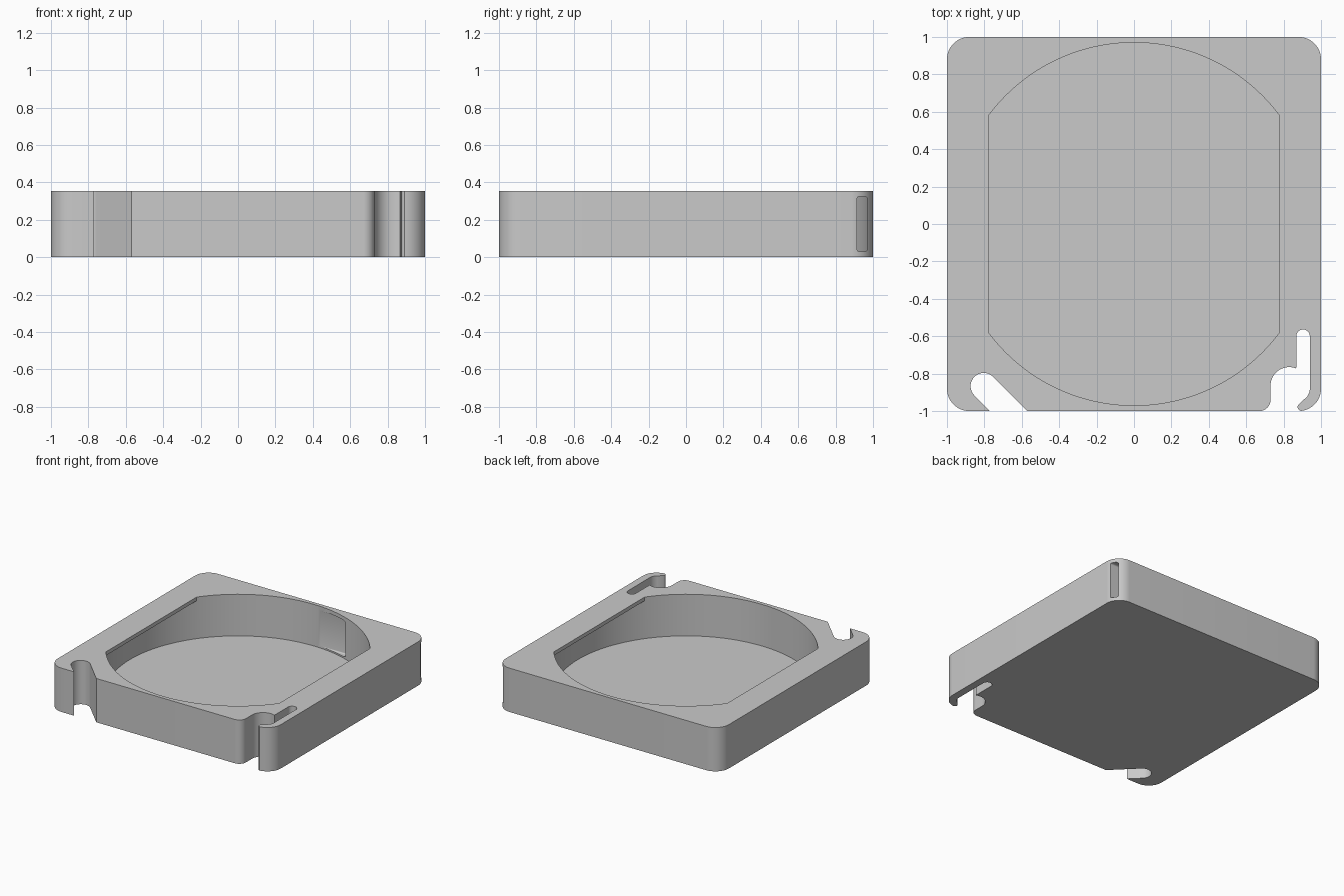
import bpy, bmesh
from math import cos, sin, acos, radians, degrees

HEIGHT, FLOOR, LIP = 0.355, 0.018, 0.325
RADIUS, CLIP = 0.97, 0.777

if "Cube" in bpy.data.objects:
    bpy.data.objects.remove(bpy.data.objects["Cube"], do_unlink=True)

grey = bpy.data.materials.new("plain grey")
grey.use_nodes = True
colour = (0.59, 0.59, 0.59, 1)
grey.diffuse_color = colour
grey.node_tree.nodes["Principled BSDF"].inputs["Base Color"].default_value = colour


def arc(cx, cy, r, start, end, steps=14):
    """Points along an arc, angles in degrees."""
    angles = [radians(start + (end - start) * i / steps) for i in range(steps + 1)]
    return [(cx + r * cos(a), cy + r * sin(a)) for a in angles]


def prism(name, points, bottom, top, bevel=0):
    """Extruded outline; bevel rounds the edges that run along x."""
    bm = bmesh.new()
    low = [bm.verts.new((x, y, bottom)) for x, y in points]
    high = [bm.verts.new((x, y, top)) for x, y in points]
    bm.faces.new(low[::-1])
    bm.faces.new(high)
    for i in range(len(points)):
        bm.faces.new((low[i - 1], low[i], high[i], high[i - 1]))
    if bevel:
        along = [e for e in bm.edges if abs(e.verts[0].co.x - e.verts[1].co.x) > 0.5]
        bmesh.ops.bevel(bm, geom=along, offset=bevel, segments=4, profile=0.5,
                        affect="EDGES")
    bmesh.ops.recalc_face_normals(bm, faces=bm.faces[:])
    mesh = bpy.data.meshes.new(name)
    bm.to_mesh(mesh)
    bm.free()
    mesh.materials.append(grey)
    obj = bpy.data.objects.new(name, mesh)
    bpy.context.collection.objects.link(obj)
    return obj


# Body outline, counter-clockwise from the front right corner
outline = arc(-0.88, -0.88, 0.12, 180, 270)
# Diagonal open slot
outline += [(-0.77, -1)] + arc(-0.803, -0.867, 0.0707, 225, 45, 24) + [(-0.57, -1)]
# Hooked slot with a narrow finger
outline += arc(0.67, -0.94, 0.06, 270, 360)
outline += arc(0.83, -0.865, 0.1, 180, 68)
outline += arc(0.904, -0.6, 0.036, 180, 0, 20)
outline += arc(0.871, -0.88, 0.069, 0, -60)
outline += arc(0.896, -0.978, 0.021, 150, 250)
# Remaining rounded corners
outline += arc(0.88, -0.88, 0.12, 275, 360)
outline += arc(0.88, 0.88, 0.12, 0, 90)
outline += arc(-0.88, 0.88, 0.12, 90, 180)
body = prism("spool_case_body", outline, 0, HEIGHT)

# Pocket opening: a circle with two flat sides
clip = degrees(acos(CLIP / RADIUS))
opening = (arc(0, 0, RADIUS, clip, 180 - clip, 48)
           + arc(0, 0, RADIUS, 180 + clip, 360 - clip, 48))
cutters = [prism("pocket_cutter", opening, FLOOR, HEIGHT + 0.1)]

# Undercuts that complete the circle beneath the two thin lips
for side in (0, 180):
    sign = cos(radians(side))
    half = RADIUS * sin(radians(clip))
    segment = arc(0, 0, RADIUS, side - clip, side + clip, 32)
    segment += [(sign * 0.5, sign * half), (sign * 0.5, -sign * half)]
    cutters.append(prism("undercut_cutter", segment, FLOOR, LIP))

# Feed channel running from the pocket to the back left corner
channel = [(0.06, 0.915), (1.1, 0.915), (1.1, 0.968), (0.06, 0.968)]
cutters.append(prism("channel_cutter", channel, 0.03, LIP, bevel=0.012))

bpy.ops.object.select_all(action="DESELECT")
bpy.context.view_layer.objects.active = body
body.select_set(True)
for cutter in cutters:
    mod = body.modifiers.new("cut", "BOOLEAN")
    mod.operation, mod.solver, mod.object = "DIFFERENCE", "EXACT", cutter
    bpy.ops.object.modifier_apply(modifier=mod.name)
    bpy.data.objects.remove(cutter, do_unlink=True)

bpy.ops.object.shade_smooth_by_angle(angle=radians(30))
